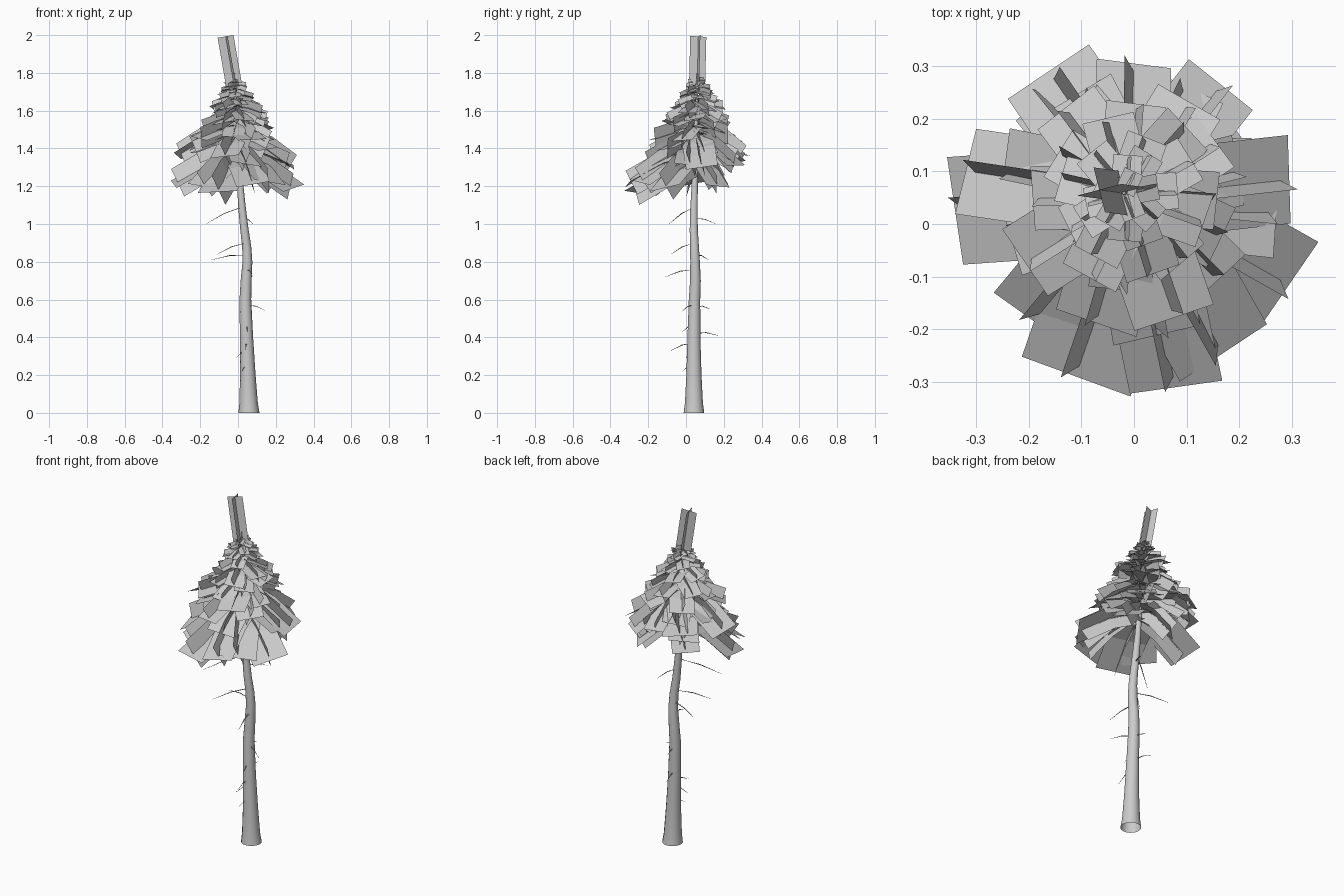
import bpy, bmesh, math, random
from mathutils import Vector, Quaternion

if "Cube" in bpy.data.objects:
    bpy.data.objects.remove(bpy.data.objects["Cube"])

random.seed(4)
Z = Vector((0, 0, 1))

# Trunk stations: x, y, z, radius
TRUNK = [(.058, .042, 0, .056), (.056, .042, .05, .049), (.052, .042, .2, .041), (.045, .042, .4, .035),
         (.039, .045, .6, .031), (.043, .05, .7, .029), (.05, .048, .8, .026), (.046, .045, .88, .024),
         (.034, .041, .97, .022), (.022, .042, 1.08, .020), (.012, .046, 1.2, .017),
         (.002, .05, 1.4, .013), (-.01, .056, 1.6, .009), (-.02, .06, 1.8, .003)]


def trunk_at(z):
    for a, b in zip(TRUNK, TRUNK[1:]):
        if z <= b[2]:
            t = (z - a[2]) / (b[2] - a[2])
            return Vector(a[:3]).lerp(Vector(b[:3]), t)
    return Vector(TRUNK[-1][:3])


def tube(bm, stations, sides):
    """Skin rings along a path of (point, radius)."""
    rings = []
    for i, (p, r) in enumerate(stations):
        d = stations[min(i + 1, len(stations) - 1)][0] - stations[max(i - 1, 0)][0]
        q = Z.rotation_difference(d.normalized()) if 0 < i else Quaternion()
        rings.append([bm.verts.new(p + q @ Vector((r * math.cos(a), r * math.sin(a), 0)))
                      for a in (2 * math.pi * k / sides for k in range(sides))])
    for a, b in zip(rings, rings[1:]):
        for k in range(sides):
            n = (k + 1) % sides
            bm.faces.new((a[k], a[n], b[n], b[k]))


def card(bm, path, width, roll):
    """Flat strip following a path, rolled about its direction."""
    d = (path[-1] - path[0]).normalized()
    side = d.cross(Z)
    if side.length < .3:
        side = Vector((1, 0, 0)).cross(d)
    side = Quaternion(d, roll) @ side.normalized() * width / 2
    rows = [(bm.verts.new(p - side), bm.verts.new(p + side)) for p in path]
    for a, b in zip(rows, rows[1:]):
        bm.faces.new((a[0], a[1], b[1], b[0]))


def finish(bm, name, smooth=False):
    me = bpy.data.meshes.new(name)
    bm.to_mesh(me)
    bm.free()
    ob = bpy.data.objects.new(name, me)
    bpy.context.collection.objects.link(ob)
    for p in me.polygons:
        p.use_smooth = smooth
    return ob


# Trunk
bm = bmesh.new()
tube(bm, [(Vector(s[:3]), s[3]) for s in TRUNK], 14)
finish(bm, "trunk", True)

# Dead twigs on the bare trunk: start height, tip x, y, z
bm = bmesh.new()
for z0, x, y, z in [(1.09, -.17, -.09, 1.0), (1.03, .08, .16, 1.0), (.90, -.11, -.08, .84),
                    (.835, -.14, .12, .81), (.76, .08, -.11, .72), (.57, .15, -.02, .54),
                    (.46, .05, -.02, .43), (.42, .01, .17, .41), (.37, .04, -.08, .33),
                    (.56, .03, .13, .55), (.33, -.01, .0, .29), (.25, .02, -.02, .22)]:
    a, b = trunk_at(z0), Vector((x, y, z))
    mid = a.lerp(b, .5) + Z * .01
    tube(bm, [(a, .005), (mid, .0025), (b, .0006)], 4)
finish(bm, "dead_twigs", True)

# Needle branches: a broad card, a crossing card and a thin limb each
leaves, limbs = bmesh.new(), bmesh.new()


def branch(z0, tip, width, sag):
    a = trunk_at(z0)
    path = [a, a.lerp(tip, .5) + Z * sag, tip]
    card(leaves, path, width, random.uniform(-.25, .25))
    cross = [a.lerp(path[1], .3), path[1], a.lerp(tip, .94)]
    card(leaves, cross, width * .8, math.radians(random.choice((72, 108))))
    tube(limbs, [(a, .005), (path[1], .003), (a.lerp(tip, .85), .001)], 4)


# Lowest tier: tip x, y, z and card width
for x, y, z, w in [(-.34, .025, 1.21, .21), (-.165, .255, 1.32, .17), (0, .305, 1.36, .145),
                   (.165, .265, 1.31, .155), (.295, .085, 1.30, .17), (.295, -.115, 1.19, .2),
                   (.17, -.245, 1.22, .2), (.08, -.31, 1.21, .18), (-.11, -.29, 1.17, .22),
                   (-.19, -.185, 1.20, .19), (-.32, .1, 1.36, .17), (.2, .17, 1.2, .15),
                   (-.12, .17, 1.21, .15)]:
    branch(z + .14 + random.uniform(0, .03), Vector((x, y, z)), w, .025)

# Upper tiers shrink and flatten towards the top
COUNT = 46
for i in range(COUNT):
    t = i / (COUNT - 1)
    z0 = 1.40 + .36 * t ** .85
    reach = (.24 * (1 - t) + .045) * random.uniform(.85, 1.08)
    ang = i * 2.39996 + random.uniform(-.25, .25)
    drop = .11 * (1 - t) * random.uniform(.4, 1.3)
    tip = trunk_at(z0) + Vector((math.cos(ang) * reach, math.sin(ang) * reach, -drop))
    branch(z0, tip, reach * .6 + .012, .012 * (1 - t))

finish(leaves, "needle_cards")
finish(limbs, "crown_limbs", True)

# Upright crossed cards at the tip
bm = bmesh.new()
top = [Vector((-.015, .058, 1.70)), Vector((-.066, .065, 1.993))]
for roll in (.25, .25 + math.pi / 2):
    card(bm, top, .088, roll)
finish(bm, "top_cards")
